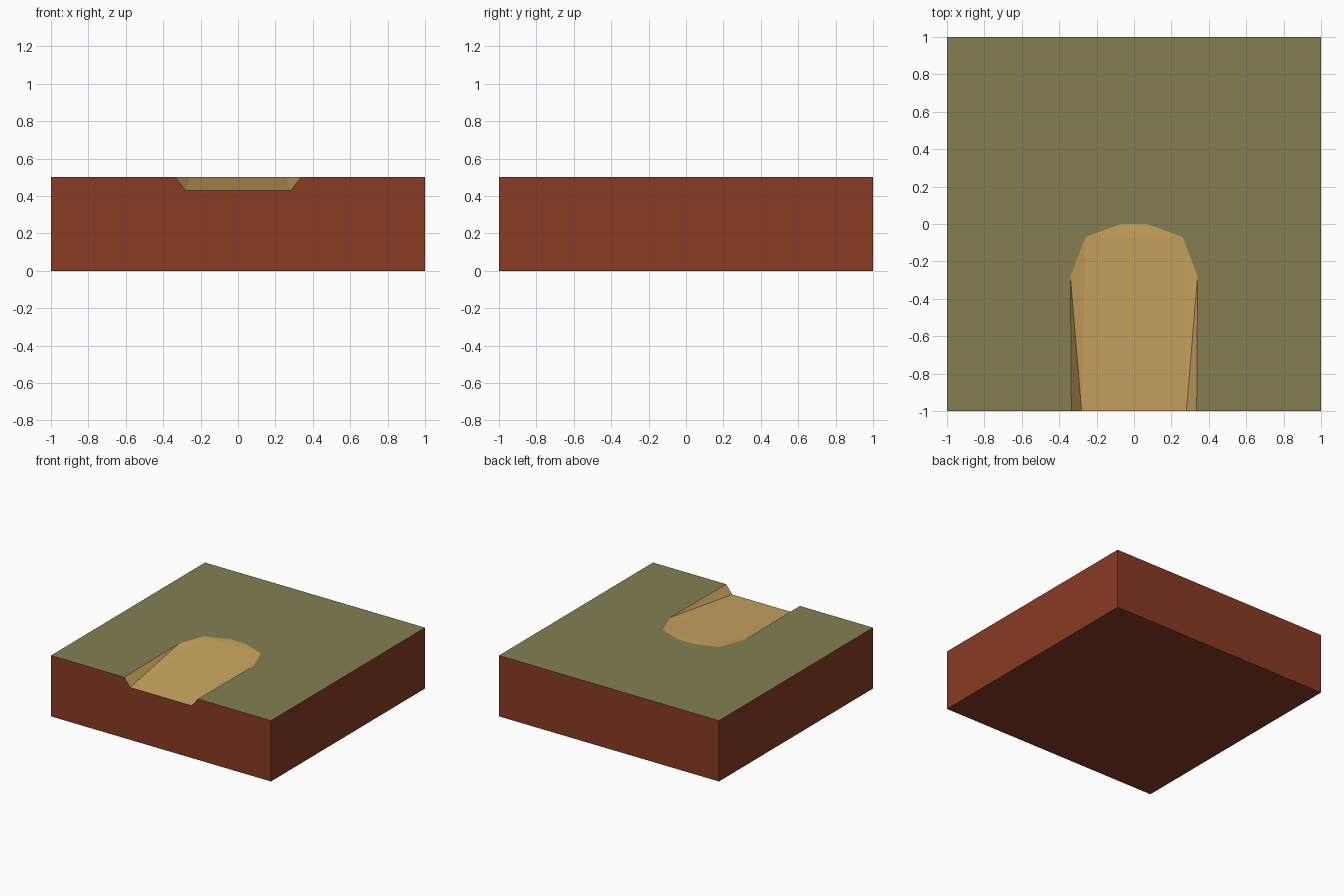
import bpy, bmesh

if "Cube" in bpy.data.objects:
    bpy.data.objects.remove(bpy.data.objects["Cube"])

H = 0.5        # block height
LOW = 0.43     # path floor height at the front edge


def material(name, rgb):
    m = bpy.data.materials.new(name)
    m.diffuse_color = (*rgb, 1)
    m.use_nodes = True
    m.node_tree.nodes["Principled BSDF"].inputs["Base Color"].default_value = m.diffuse_color
    return m


dirt = material("red_dirt", (0.25, 0.044, 0.017))
grass = material("olive_grass", (0.23, 0.212, 0.086))
sand = material("sand_path", (0.59, 0.37, 0.115))

# right half of the path rim, front to back, and of the sunken floor's front corner
rim = [(0.335, -1, H), (0.34, -0.28, H), (0.26, -0.07, H), (0.07, 0, H)]
floor_corner = (0.28, -1, LOW)


def mirror(p):
    return (-p[0], p[1], p[2])


bm = bmesh.new()
cache = {}


def face(points, mat):
    verts = []
    for p in points:
        if p not in cache:
            cache[p] = bm.verts.new(p)
        verts.append(cache[p])
    bm.faces.new(verts).material_index = mat


# grass top around the path, and path banks, mirrored left and right
for side in (lambda p: p, mirror):
    a, b, c, d = [side(p) for p in rim]
    f = side(floor_corner)
    front, back = side((1, -1, H)), side((1, 1, H))
    face([a, front, b], 1)
    face([front, back, b], 1)
    face([b, back, c], 1)
    face([c, back, d], 1)
    face([f, a, b], 2)
    face([f, b, c], 2)
face([rim[3], (1, 1, H), (-1, 1, H), mirror(rim[3])], 1)

# gently rising path floor
face([mirror(floor_corner), floor_corner, rim[2], rim[3],
      mirror(rim[3]), mirror(rim[2])], 2)

# dirt sides and underside; the front follows the path notch
face([(-1, -1, 0), (1, -1, 0), (1, -1, H), rim[0], floor_corner,
      mirror(floor_corner), mirror(rim[0]), (-1, -1, H)], 0)
face([(1, -1, 0), (1, 1, 0), (1, 1, H), (1, -1, H)], 0)
face([(1, 1, 0), (-1, 1, 0), (-1, 1, H), (1, 1, H)], 0)
face([(-1, 1, 0), (-1, -1, 0), (-1, -1, H), (-1, 1, H)], 0)
face([(-1, 1, 0), (1, 1, 0), (1, -1, 0), (-1, -1, 0)], 0)

bmesh.ops.recalc_face_normals(bm, faces=bm.faces[:])
bmesh.ops.triangulate(bm, faces=[f for f in bm.faces if len(f.verts) > 4])
mesh = bpy.data.meshes.new("ground_tile")
bm.to_mesh(mesh)
bm.free()
for m in (dirt, grass, sand):
    mesh.materials.append(m)
bpy.context.collection.objects.link(bpy.data.objects.new("ground_tile", mesh))
